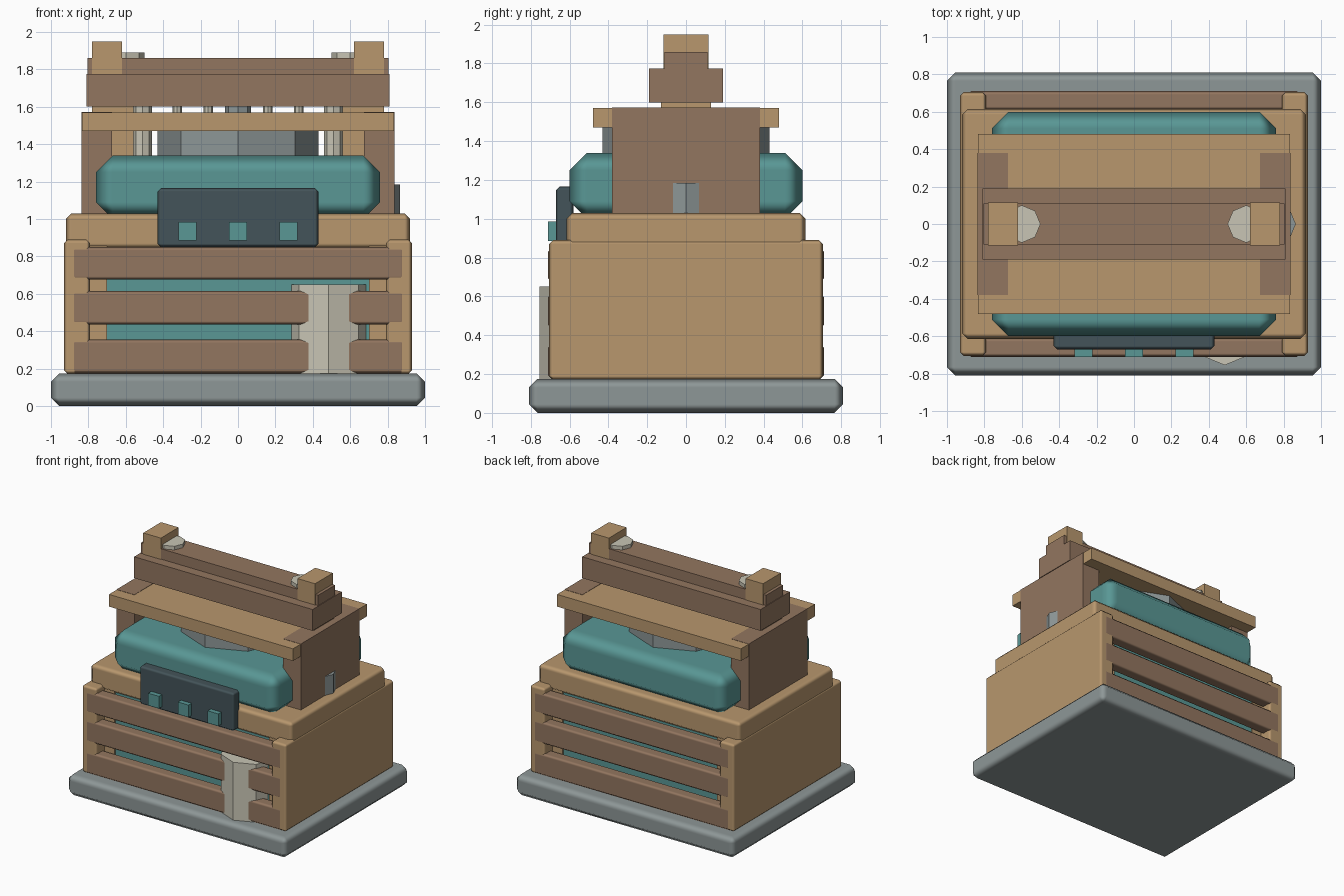
import bpy, math

cube = bpy.data.objects.get("Cube")
if cube:
    bpy.data.objects.remove(cube, do_unlink=True)


def material(name, rgb):
    m = bpy.data.materials.new(name)
    m.use_nodes = True
    m.diffuse_color = (*rgb, 1)
    for node in m.node_tree.nodes:
        if node.type == 'BSDF_PRINCIPLED':
            node.inputs["Base Color"].default_value = (*rgb, 1)
    return m


tan = material("light wood", (0.48, 0.31, 0.155))
brown = material("dark wood", (0.29, 0.18, 0.115))
teal = material("teal", (0.10, 0.31, 0.30))
grey = material("grey metal", (0.27, 0.31, 0.31))
dark = material("dark slate", (0.057, 0.088, 0.10))
cream = material("cream", (0.58, 0.56, 0.46))


def finish(obj, name, mat):
    obj.name = name
    obj.data.materials.append(mat)
    return obj


def box(name, mat, x, y, z, bevel=0):
    """Box from (low, high) ranges, with an optional soft chamfer."""
    bpy.ops.mesh.primitive_cube_add(size=1)
    obj = finish(bpy.context.object, name, mat)
    ranges = (x, y, z)
    for v in obj.data.vertices:
        v.co = [(r[0] + r[1]) / 2 + c * (r[1] - r[0]) for c, r in zip(v.co, ranges)]
    if bevel:
        mod = obj.modifiers.new("Bevel", 'BEVEL')
        mod.width = bevel
        mod.segments = 1
        mod.harden_normals = True
        bpy.ops.object.shade_smooth_by_angle(angle=math.radians(60))
    return obj


def post(name, mat, x, y, r, z, sides=8):
    """Faceted upright cylinder with a corner pointing along x."""
    bpy.ops.mesh.primitive_cylinder_add(
        vertices=sides, radius=r, depth=z[1] - z[0], location=(x, y, (z[0] + z[1]) / 2))
    return finish(bpy.context.object, name, mat)


def span(a):
    return (-a, a)


def side(s, a, b):
    return tuple(sorted((s * a, s * b)))


# Base and crate body
box("base", grey, span(1), span(0.81), (0, 0.175), 0.045)
box("inner_tank", teal, span(0.70), span(0.59), (0.16, 0.86))
box("crate_lid", tan, span(0.92), span(0.615), (0.84, 1.03), 0.03)
for s, tag in ((1, "left"), (-1, "right")):
    box(f"side_panel_{tag}", tan, side(s, 0.79, 0.93), span(0.705), (0.17, 0.89), 0.02)
    box(f"inner_wall_{tag}", tan, side(s, 0.70, 0.80), span(0.60), (0.17, 0.86))

# Slats on the front and back
for s, tag in ((-1, "front"), (1, "back")):
    for i, z in enumerate(((0.175, 0.355), (0.435, 0.615), (0.675, 0.85))):
        box(f"slat_{tag}_{i + 1}", brown, span(0.89), side(s, 0.61, 0.71), z, 0.018)

# Cream canister in front, cushion, control panel with buttons
post("front_canister", cream, 0.485, -0.53, 0.225, (0.17, 0.65))
box("upper_cushion", teal, span(0.76), span(0.60), (1.0, 1.34), 0.09)
box("control_panel", dark, span(0.43), (-0.67, -0.58), (0.85, 1.165), 0.018)
for i in (-1, 0, 1):
    box(f"button_{i + 2}", teal, (i * 0.27 - 0.048, i * 0.27 + 0.048),
        (-0.71, -0.66), (0.885, 0.985))

# Frame above the cushion
box("top_plank", tan, span(0.835), span(0.48), (1.47, 1.57))
post("hub_drum", grey, 0, 0, 0.43, (1.32, 1.50))
post("hub_shaft", grey, 0, 0, 0.07, (1.5, 1.62))
post("side_knob", grey, 0.695, 0, 0.17, (1.02, 1.185))
box("cross_beam", brown, span(0.81), span(0.19), (1.60, 1.775))
box("beam_cap", brown, span(0.805), span(0.11), (1.77, 1.86))
for s, tag in ((1, "left"), (-1, "right")):
    box(f"upright_{tag}", brown, side(s, 0.675, 0.837), span(0.38), (1.02, 1.572))
    box(f"inner_post_{tag}", tan, side(s, 0.56, 0.78), span(0.13), (1.32, 1.61))
    box(f"end_block_{tag}", tan, side(s, 0.62, 0.78), span(0.115), (1.775, 1.95))
    post(f"cap_disc_{tag}", cream, s * 0.60, 0, 0.10, (1.80, 1.89))
    post(f"support_rod_{tag}", cream, s * 0.51, 0, 0.05, (1.32, 1.62))
    for j, x in enumerate((0.16, 0.325)):
        post(f"thin_rod_{tag}_{j + 1}", cream, s * x, 0, 0.025, (1.32, 1.62))
